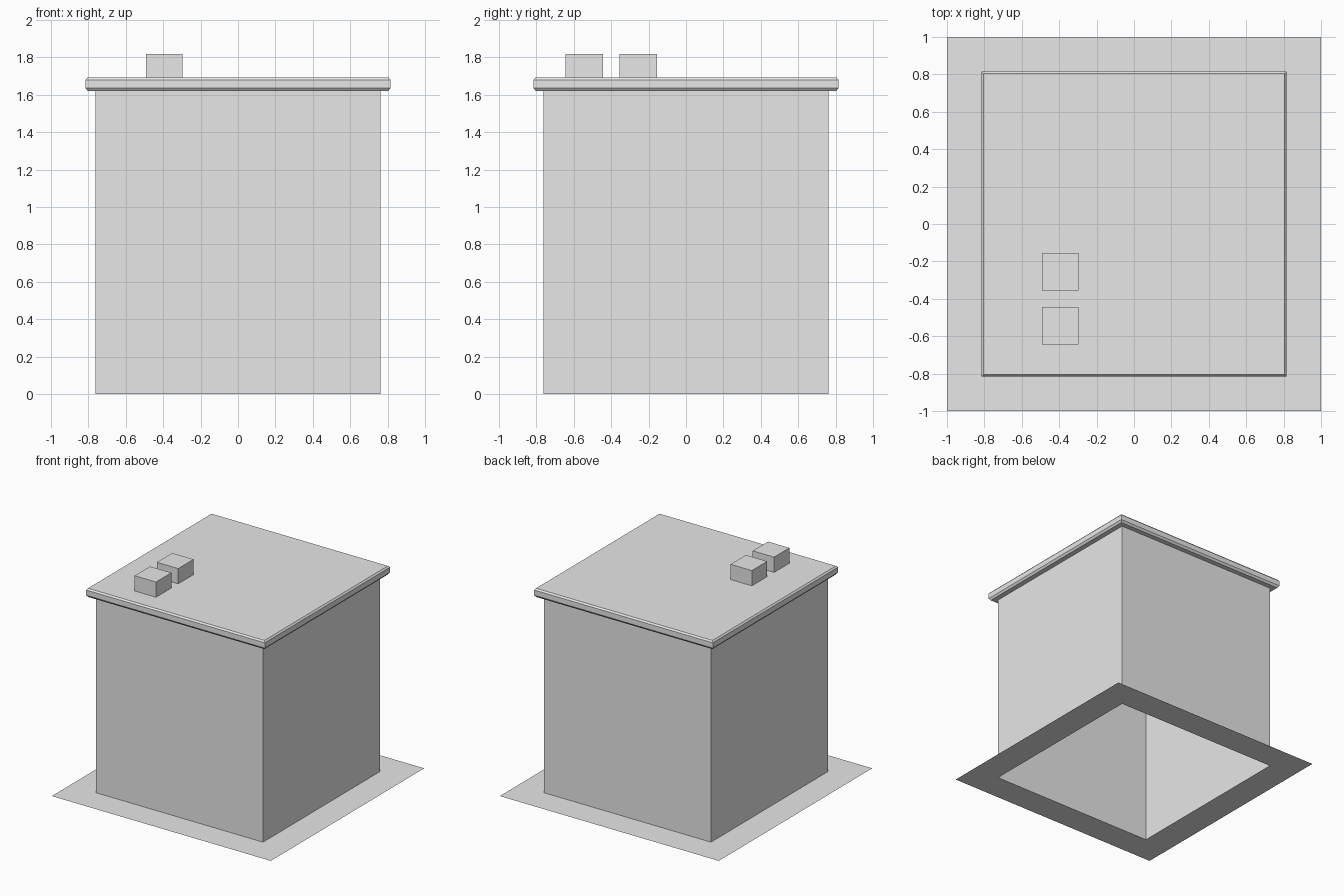
import bpy
import bmesh

cube = bpy.data.objects.get("Cube")
if cube:
    bpy.data.objects.remove(cube, do_unlink=True)

# Single plain grey material
grey = bpy.data.materials.new("plain_grey")
grey.use_nodes = True
colour = (0.8, 0.8, 0.8, 1)
grey.diffuse_color = colour
grey.node_tree.nodes["Principled BSDF"].inputs["Base Color"].default_value = colour


def square_loft(name, profile, cap_top=False):
    """Sweep a (half width, height) profile around a square."""
    bm = bmesh.new()
    rings = [[bm.verts.new((sx * r, sy * r, z))
              for sx, sy in ((-1, -1), (1, -1), (1, 1), (-1, 1))]
             for r, z in profile]
    for low, high in zip(rings, rings[1:]):
        for i in range(4):
            j = (i + 1) % 4
            bm.faces.new((low[i], low[j], high[j], high[i]))
    if cap_top:
        bm.faces.new(rings[-1])
    finish(name, bm)


def box(name, centre, size):
    bm = bmesh.new()
    bmesh.ops.create_cube(bm, size=1)
    bmesh.ops.scale(bm, vec=size, verts=bm.verts)
    bmesh.ops.translate(bm, vec=centre, verts=bm.verts)
    finish(name, bm)


def finish(name, bm):
    mesh = bpy.data.meshes.new(name)
    bm.to_mesh(mesh)
    bm.free()
    mesh.materials.append(grey)
    bpy.context.collection.objects.link(bpy.data.objects.new(name, mesh))


WALL = 0.762
EAVES = 1.62
ROOF = 1.693

# Flat surround with an open middle, and hollow walls without a floor
square_loft("ground_surround", [(1, 0), (WALL, 0)])
square_loft("walls", [(WALL, 0), (WALL, EAVES)])

# Overhanging roof slab with chamfered edges
square_loft("roof_slab", [(WALL, EAVES), (0.803, EAVES), (0.816, 1.637),
                          (0.816, 1.68), (0.805, ROOF)], cap_top=True)

# Two rooftop boxes
for name, y in (("front_roof_box", -0.545), ("rear_roof_box", -0.255)):
    box(name, (-0.395, y, 1.756), (0.195, 0.2, 0.126))
